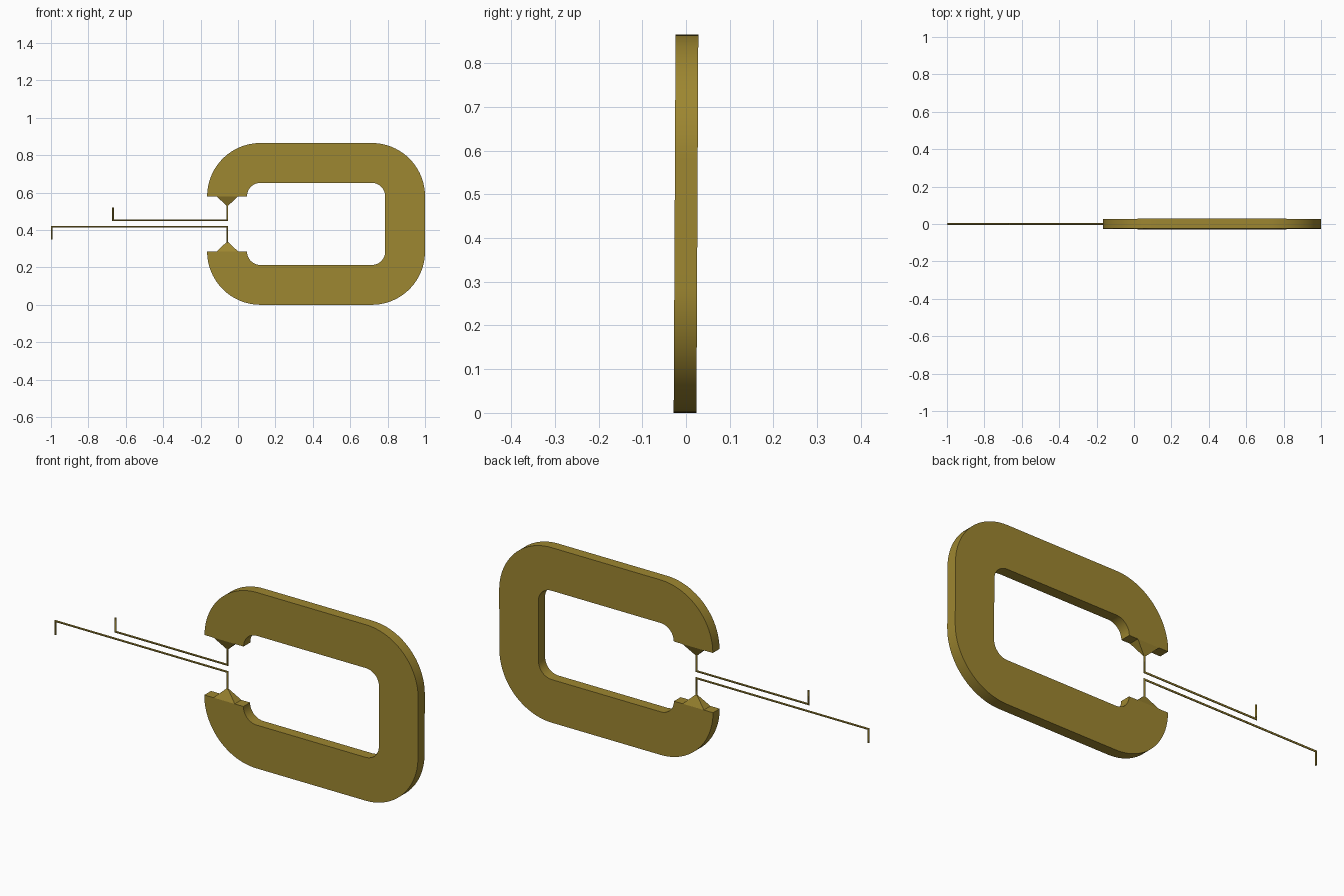
import bpy, bmesh
from math import cos, sin, radians, pi

if "Cube" in bpy.data.objects:
    bpy.data.objects.remove(bpy.data.objects["Cube"])

MID = 0.4325                 # height of the mirror plane
T = 0.026                    # half thickness
X0, X1, ZC = 0.12, 0.715, 0.58   # corner arc centres (upper half)
R_OUT, R_IN = 0.285, 0.072
PX = -0.057                  # x of pole tip and wires

mat = bpy.data.materials.new("brass")
mat.diffuse_color = (0.34, 0.24, 0.03, 1)
mat.use_nodes = True
mat.node_tree.nodes["Principled BSDF"].inputs["Base Color"].default_value = mat.diffuse_color


def arc(cx, r, a0, a1, n):
    return [(cx + r * cos(radians(a0 + (a1 - a0) * i / n)),
             ZC + r * sin(radians(a0 + (a1 - a0) * i / n))) for i in range(n + 1)]


def lean(y, z):
    return y + 0.005 * (z - MID)


def mirror(pts):
    return [(x, 2 * MID - z) for x, z in reversed(pts)]


def finish(bm, name):
    bmesh.ops.recalc_face_normals(bm, faces=bm.faces)
    me = bpy.data.meshes.new(name)
    bm.to_mesh(me)
    bm.free()
    me.materials.append(mat)
    ob = bpy.data.objects.new(name, me)
    bpy.context.collection.objects.link(ob)
    bpy.ops.object.select_all(action='DESELECT')
    bpy.context.view_layer.objects.active = ob
    ob.select_set(True)
    bpy.ops.object.shade_smooth_by_angle(angle=radians(30))
    return ob


# C-shaped core: outer and inner outlines, mirrored about the middle height
outer = arc(X0, R_OUT, 180, 90, 24) + arc(X1, R_OUT, 90, 0, 24)
inner = arc(X0, R_IN, 180, 90, 12) + arc(X1, R_IN, 90, 0, 12)
outer += mirror(outer)
inner += mirror(inner)
outline = outer + inner[::-1]
bm = bmesh.new()
face = bm.faces.new([bm.verts.new((x, lean(-T, z), z)) for x, z in outline])
ext = bmesh.ops.extrude_face_region(bm, geom=[face])
bmesh.ops.translate(bm, vec=(0, 2 * T, 0),
                    verts=[v for v in ext["geom"] if isinstance(v, bmesh.types.BMVert)])
bmesh.ops.triangulate(bm, faces=[f for f in bm.faces if len(f.verts) > 4])
finish(bm, "core_loop")


# Pyramid pole tips on the two end faces
def pole_tip(name, base_z, tip_z):
    bm = bmesh.new()
    base = [bm.verts.new((PX + sx * 0.058, lean(sy * T, base_z), base_z))
            for sx, sy in ((-1, -1), (1, -1), (1, 1), (-1, 1))]
    tip = bm.verts.new((PX, 0, tip_z))
    bm.faces.new(base)
    for i in range(4):
        bm.faces.new((base[i], base[(i + 1) % 4], tip))
    finish(bm, name)


pole_tip("upper_tip", ZC, 0.526)
pole_tip("lower_tip", 2 * MID - ZC, 0.339)


# Thin lead wires swept along bent paths with sharp corners
def wire(name, path, r=0.0045):
    bm = bmesh.new()
    dirs = []
    for (xa, za), (xb, zb) in zip(path, path[1:]):
        d = ((xb - xa) ** 2 + (zb - za) ** 2) ** 0.5
        dirs.append(((xb - xa) / d, (zb - za) / d))
    rings = []
    for i, (x, z) in enumerate(path):
        a, b = dirs[max(i - 1, 0)], dirs[min(i, len(dirs) - 1)]
        # mitred side vector from the normals of the adjoining segments
        nx, nz = -a[1] - b[1], a[0] + b[0]
        k = 2 / (nx * nx + nz * nz)
        rings.append([bm.verts.new((x + nx * k * r * cos(t), r * sin(t), z + nz * k * r * cos(t)))
                      for t in (2 * pi * j / 12 for j in range(12))])
    for p, q in zip(rings, rings[1:]):
        for j in range(12):
            bm.faces.new((p[j], p[(j + 1) % 12], q[(j + 1) % 12], q[j]))
    bm.faces.new(rings[0])
    bm.faces.new(rings[-1])
    finish(bm, name)


wire("upper_wire", [(PX, 0.54), (PX, 0.452), (-0.668, 0.452), (-0.668, 0.52)])
wire("lower_wire", [(PX, 0.325), (PX, 0.417), (-0.9955, 0.417), (-0.9955, 0.35)])
